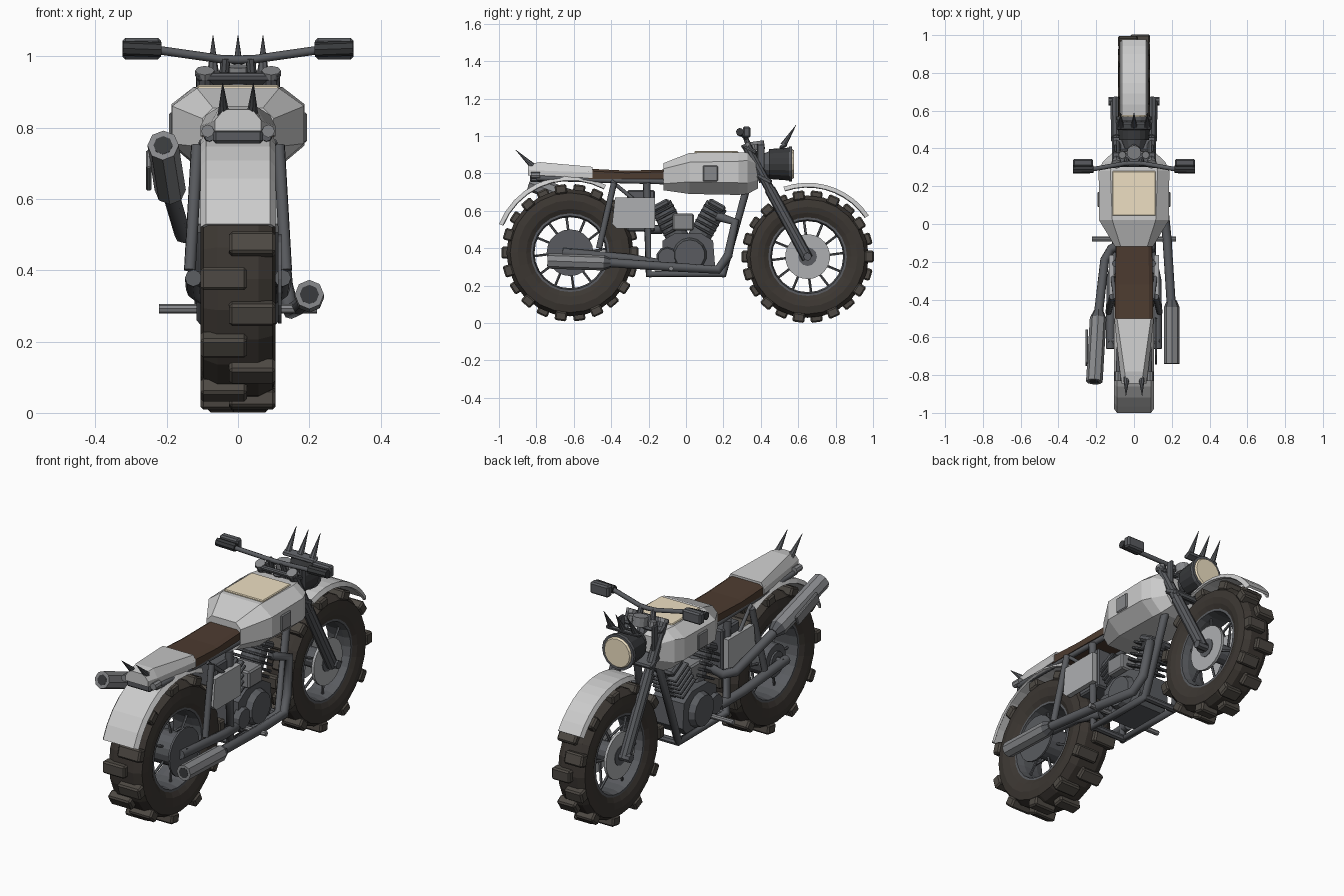
import bpy, bmesh
from math import sin, cos, pi, radians
from mathutils import Vector, Matrix

if "Cube" in bpy.data.objects:
    bpy.data.objects.remove(bpy.data.objects["Cube"])

def mat(name, c):
    m = bpy.data.materials.new(name)
    m.diffuse_color = (*c, 1)
    m.use_nodes = True
    m.node_tree.nodes["Principled BSDF"].inputs["Base Color"].default_value = m.diffuse_color
    return m

RUBBER = mat("rubber", (.045, .038, .032))
KNOB = mat("knob_rubber", (.075, .066, .056))
DARK = mat("dark_metal", (.1, .105, .115))
BLACK = mat("black_metal", (.04, .042, .045))
STEEL = mat("steel", (.24, .245, .255))
PLATE = mat("plate", (.42, .43, .44))
LEATHER = mat("leather", (.075, .045, .03))
CREAM = mat("cream", (.85, .74, .54))

def finish(name, bm, m=None):
    bmesh.ops.recalc_face_normals(bm, faces=bm.faces)
    me = bpy.data.meshes.new(name)
    bm.to_mesh(me)
    bm.free()
    ob = bpy.data.objects.new(name, me)
    bpy.context.collection.objects.link(ob)
    if m:
        me.materials.append(m)
    return ob

def add_cyl(bm, p, q, r1, r2=None, n=10):
    p, q = Vector(p), Vector(q)
    d = q - p
    M = Matrix.Translation((p + q) / 2) @ d.to_track_quat('Z', 'Y').to_matrix().to_4x4()
    bmesh.ops.create_cone(bm, cap_ends=True, segments=n, radius1=r1,
                          radius2=r1 if r2 is None else r2, depth=d.length, matrix=M)

def cyl(name, p, q, r1, r2=None, n=10, m=DARK):
    bm = bmesh.new()
    add_cyl(bm, p, q, r1, r2, n)
    return finish(name, bm, m)

def box(name, c, size, m=None, rx=0, bevel=.008):
    bm = bmesh.new()
    M = Matrix.Translation(c) @ Matrix.Rotation(rx, 4, 'X') @ Matrix.Diagonal((*size, 1))
    bmesh.ops.create_cube(bm, size=1, matrix=M)
    bmesh.ops.bevel(bm, geom=bm.edges[:], offset=bevel, segments=1, affect='EDGES')
    return finish(name, bm, m)

def loft(name, rings, m=None, closed=False):
    bm = bmesh.new()
    R = [[bm.verts.new(p) for p in r] for r in rings]
    n = len(R[0])
    for i in range(len(R) if closed else len(R) - 1):
        a, b = R[i], R[(i + 1) % len(R)]
        for j in range(n):
            bm.faces.new((a[j], a[(j + 1) % n], b[(j + 1) % n], b[j]))
    if not closed:
        bm.faces.new(R[0])
        bm.faces.new(R[-1])
    return finish(name, bm, m)

def tube(name, pts, r, m=DARK):
    cu = bpy.data.curves.new(name, 'CURVE')
    cu.dimensions = '3D'
    cu.bevel_depth, cu.bevel_resolution, cu.use_fill_caps = r, 2, True
    sp = cu.splines.new('POLY')
    sp.points.add(len(pts) - 1)
    for p, co in zip(sp.points, pts):
        p.co = (*co, 1)
    ob = bpy.data.objects.new(name, cu)
    bpy.context.collection.objects.link(ob)
    cu.materials.append(m)
    bpy.context.view_layer.objects.active = ob
    ob.select_set(True)
    bpy.ops.object.convert(target='MESH')
    bpy.context.active_object.select_set(False)

def lathe(name, cy, cz, prof, m, n=24):
    loft(name, [[(x, cy + r * cos(2 * pi * i / n), cz + r * sin(2 * pi * i / n)) for x, r in prof]
                for i in range(n)], m, closed=True)

# Wheels: tyre, alternating knobs, rim, spokes, hub
def wheel(tag, cy, cz, R, w, hub):
    lathe(tag + "_tyre", cy, cz, [(-w * .55, R), (-w * .92, R - .02), (-w, R - .06), (-w * .92, .235), (-w * .75, .205),
          (w * .75, .205), (w * .92, .235), (w, R - .06), (w * .92, R - .02), (w * .55, R)], RUBBER)
    lathe(tag + "_rim", cy, cz, [(-w * .78, .212), (-w * .78, .198), (-w * .4, .19), (w * .4, .19),
          (w * .78, .198), (w * .78, .212)], DARK)
    bm = bmesh.new()
    for i in range(22):
        a = 2 * pi * i / 22
        s = -1 if i % 2 else 1
        M = (Matrix.Translation((0, cy, cz)) @ Matrix.Rotation(a, 4, 'X') @
             Matrix.Translation((s * w * .38, R + .002, 0)) @ Matrix.Diagonal((w * 1.24, .05, .064, 1)))
        # parity places the rearmost knob on the left
        g = bmesh.ops.create_cube(bm, size=1, matrix=M)
        e = list({e for v in g['verts'] for e in v.link_edges})
        bmesh.ops.bevel(bm, geom=e, offset=.008, segments=1, affect='EDGES')
    finish(tag + "_knobs", bm, KNOB)
    bm = bmesh.new()
    for i in range(12):
        a = 2 * pi * i / 12
        s = .05 if i % 2 else -.05
        add_cyl(bm, (s, cy + .05 * cos(a), cz + .05 * sin(a)),
                (s * .5, cy + .2 * cos(a + .1), cz + .2 * sin(a + .1)), .007, n=5)
    finish(tag + "_spokes", bm, DARK)
    cyl(tag + "_hub", (-hub, cy, cz), (hub, cy, cz), .05, n=12)
    cyl(tag + "_axle", (-.135, cy, cz), (.135, cy, cz), .022, n=8)

RY, RZ, FY, FZ = -.62, .376, .65, .355
wheel("rear", RY, RZ, .34, .105, .1)
wheel("front", FY, FZ, .327, .085, .075)
cyl("rear_drum", (-.09, RY, RZ), (.09, RY, RZ), .085, n=16)
cyl("rear_sprocket", (.112, RY, RZ), (.122, RY, RZ), .125, n=20, m=DARK)
for s in (1, -1):
    cyl("front_brake_disc", (s * .058, FY, FZ), (s * .072, FY, FZ), .12, n=22, m=PLATE)

# Fenders
def fender(name, cy, cz, r, a0, a1, w, n=9):
    rings = []
    for i in range(n + 1):
        a = radians(a0 + (a1 - a0) * i / n)
        rings.append([(x, cy + (r + d) * cos(a), cz + (r + d) * sin(a)) for x, d in
                      ((-w, -.022), (-w * .85, 0), (w * .85, 0), (w, -.022), (w - .012, -.026),
                       (w * .8, -.013), (-w * .8, -.013), (-w + .012, -.026))])
    loft(name, rings)

fender("rear_fender", RY, RZ, .41, 62, 158, .105)
fender("front_fender", FY, FZ, .395, 34, 109, .075)

# Tank
def octo(y, w, wt, wb, z0, z1, zl, zh):
    return [(wt, y, z1), (w, y, zh), (w, y, zl), (wb, y, z0), (-wb, y, z0), (-w, y, zl), (-w, y, zh), (-wt, y, z1)]

loft("tank", [octo(-.12, .10, .07, .07, .71, .855, .745, .825), octo(.02, .185, .115, .11, .69, .91, .755, .86),
              octo(.28, .187, .125, .11, .685, .913, .75, .865), octo(.33, .165, .115, .1, .69, .91, .75, .87),
              octo(.385, .105, .08, .07, .72, .88, .765, .85)])
box("tank_panel", (0, .162, .912), (.23, .235, .014), CREAM, bevel=.004)
for s in (1, -1):
    box("tank_plate", (s * .187, .13, .80), (.012, .08, .085), STEEL, bevel=.005)

# Seat and tail
loft("seat", [[(-w, y, .77), (-w, y, z - .012), (-w * .8, y, z), (w * .8, y, z), (w, y, z - .012), (w, y, .77)]
              for y, w, z in ((-.52, .1, .825), (-.32, .1, .815), (-.11, .095, .82))], LEATHER)
loft("tail_cowl", [[(-w, y, z0), (-w, y, z0 + .03), (-wt, y, z1), (wt, y, z1), (w, y, z0 + .03), (w, y, z0)]
                   for y, w, wt, z0, z1 in ((-.5, .105, .09, .775, .835), (-.78, .075, .05, .785, .86),
                                            (-.845, .065, .04, .79, .85))])
for s in (1, -1):
    cyl("tail_spike", (s * .04, -.81, .83), (s * .043, -.91, .925), .018, .001, 8, DARK)
    cyl("tail_indicator", (s * .085, -.83, .79), (s * .085, -.78, .79), .018, n=8, m=STEEL)
box("tail_light", (0, -.8, .775), (.14, .07, .04), DARK)

# Frame, both sides
for s in (1, -1):
    tube("frame_cradle", [(s * .06, .335, .76), (s * .095, .2, .262), (s * .095, -.2, .262), (s * .095, -.21, .75)], .021)
    tube("seat_rail", [(s * .08, -.8, .775), (s * .085, -.5, .765), (s * .085, -.1, .755), (s * .05, .3, .76)], .014)
    tube("swingarm", [(s * .09, -.15, .32), (s * .122, -.3, .345), (s * .125, -.66, .378)], .024)
    tube("seat_stay", [(s * .12, -.23, .62), (s * .1, -.4, .76)], .01)
    tube("shock", [(s * .115, -.385, .75), (s * .135, -.465, .40)], .017)
    cyl("foot_peg", (s * .09, -.08, .292), (s * .222, -.08, .292), .013, n=8, m=STEEL)
    loft("side_cover", [[(s * x, -.395, .53), (s * x, -.38, .67), (s * x, -.165, .67), (s * x, -.165, .505),
                         (s * x, -.37, .505)] for x in (.105, .132)], PLATE)
box("battery_box", (0, -.24, .60), (.19, .15, .22), DARK)
for y in (-.19, .2):
    cyl("cross_tube", (-.095, y, .26), (.095, y, .26), .018, n=8)

# Engine
loft("crankcase", [[(x, -.13, .31), (x, -.09, .265), (x, .12, .265), (x, .155, .31), (x, .145, .44), (x, .08, .48),
                    (x, -.06, .48), (x, -.125, .44)] for x in (-.09, .09)], DARK)
for s in (1, -1):
    cyl("engine_cover", (s * .08, .02, .365), (s * .122, .02, .365), .095, .08, 14)
    cyl("gear_cover", (s * .08, -.1, .35), (s * .11, -.1, .35), .06, .05, 10)
for tag, y0, y1 in (("rear", -.035, -.135), ("front", .06, .165)):
    a, b = Vector((0, y0, .44)), Vector((0, y1, .63))
    ang = -(b - a).angle(Vector((0, 0, 1))) * (1 if y1 > y0 else -1)
    cyl(tag + "_cylinder", a, b, .06, n=12)
    for i in range(5):
        box(tag + "_fin", a.lerp(b, .3 + .14 * i), (.17, .125, .014), DARK, ang, .004)
    box(tag + "_head", a.lerp(b, 1.0), (.14, .1, .035), DARK, ang, .01)
box("air_filter", (.03, -.015, .54), (.17, .115, .09), STEEL)

# Exhausts: low on the right, high on the left
tube("right_pipe", [(.07, .17, .57), (.115, .262, .54), (.13, .225, .36), (.15, .17, .285), (.175, -.08, .3), (.198, -.44, .325)], .024)
tube("left_pipe", [(-.05, -.1, .54), (-.12, -.13, .5), (-.155, -.19, .5), (-.19, -.49, .62)], .024)

def muffler(name, p, q, r):
    p, q = Vector(p), Vector(q)
    cyl(name, p, q, r, n=8, m=STEEL)
    cyl(name + "_neck", p, p + (p - q) * .12, r, .026, 8, DARK)
    cyl(name + "_bore", q, q + (q - p) * .004, .027, n=8, m=BLACK)

muffler("right_muffler", (.2, -.44, .322), (.2, -.74, .332), .041)
muffler("left_muffler", (-.19, -.5, .625), (-.21, -.835, .75), .044)
box("heat_shield", (-.25, -.655, .68), (.015, .19, .055), STEEL, radians(-20), .004)

# Fork, clamps, handlebar with hand guards
for s in (1, -1):
    top, mid, low = Vector((s * .093, .325, .945)), Vector((s * .093, .47, .675)), Vector((s * .096, .65, .345))
    cyl("fork_upper", top, mid, .025)
    cyl("fork_lower", low, mid.lerp(top, .15), .03)
    cyl("fork_cap", top, top + Vector((0, -.008, .015)), .027, n=8, m=STEEL)
    cyl("bar_riser", (s * .04, .34, .93), (s * .035, .318, .995), .014, n=8)
    tube("handlebar", [(0, .322, .99), (s * .05, .32, .992), (s * .23, .288, 1.018), (s * .3, .288, 1.022)], .012)
    cyl("grip", (s * .215, .29, 1.018), (s * .323, .288, 1.022), .021, n=8, m=BLACK)
    box("hand_guard", (s * .27, .324, 1.021), (.108, .04, .06), DARK)
box("upper_clamp", (0, .34, .928), (.235, .085, .024), DARK, radians(-28))
box("lower_clamp", (0, .42, .77), (.235, .085, .03), DARK, radians(-28))
cyl("steering_stem", (0, .34, .93), (0, .42, .76), .03, n=8)
cyl("gauge", (0, .385, .925), (0, .378, .972), .038, n=12, m=STEEL)
for s in (1, -1):
    cyl("small_gauge", (s * .062, .37, .925), (s * .062, .365, .955), .02, n=8, m=STEEL)

# Headlight and its spikes
HZ = .85
cyl("headlight_mount", (0, .4, HZ), (0, .45, HZ), .05, .07, 12)
for s in (1, -1):
    box("headlight_bracket", (s * .098, .4, .89), (.016, .04, .13), DARK, bevel=.004)
cyl("headlight_shell", (0, .445, HZ), (0, .55, HZ), .08, .088, 16, BLACK)
cyl("headlight_rim", (0, .55, HZ), (0, .568, HZ), .093, n=16, m=DARK)
cyl("headlight_lens", (0, .565, HZ), (0, .577, HZ), .082, .074, 16, CREAM)
box("spike_bar", (0, .52, .945), (.19, .045, .02), DARK, radians(25))
for x in (-.07, 0, .07):
    cyl("headlight_spike", (x, .52, .95), (x, .588, 1.058), .017, .001, 8, DARK)
